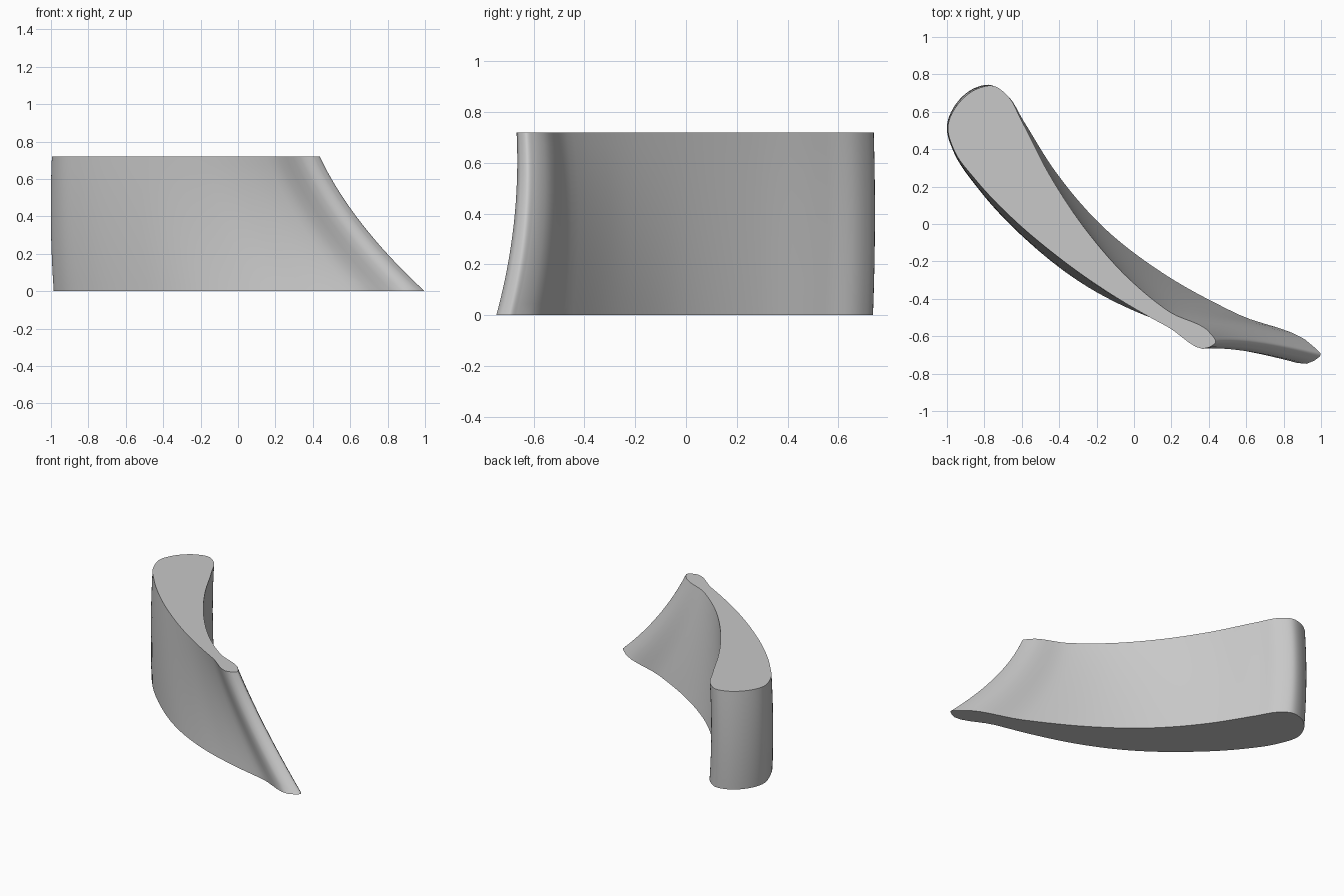
import bpy
import bmesh
import math
from mathutils import Vector

HEIGHT = 0.72
LEVELS = 16      # rings along the span
STEPS = 6        # curve steps between control points

cube = bpy.data.objects.get("Cube")
if cube:
    bpy.data.objects.remove(cube, do_unlink=True)

# Matching blade sections: concave side, trailing edge, convex side, nose
ROOT = [(-.75, .735), (-.68, .69), (-.59, .55), (-.42, .28), (-.15, -.03),
        (.15, -.26), (.55, -.48), (.97, -.664), (.998, -.697), (.965, -.73),
        (.66, -.655), (.36, -.585), (.05, -.485), (-.25, -.335), (-.57, -.09),
        (-.8, .15), (-.94, .36), (-.985, .52), (-.92, .66), (-.84, .72)]
TIP = [(-.75, .738), (-.68, .69), (-.6, .55), (-.45, .26), (-.235, -.06),
       (-.02, -.3), (.19, -.47), (.415, -.592), (.437, -.63), (.4, -.66),
       (.18, -.55), (0, -.45), (-.2, -.325), (-.42, -.165), (-.65, .03),
       (-.85, .24), (-.96, .39), (-.995, .52), (-.925, .66), (-.84, .722)]


def smooth_loop(points):
    """Closed smooth curve through the points, tangents weighted by spacing."""
    pts = [Vector(p) for p in points]
    count = len(pts)
    tangents = []
    for i, p in enumerate(pts):
        before, after = p - pts[i - 1], pts[(i + 1) % count] - p
        a, b = before.length, after.length
        tangents.append((before / a * b + after / b * a) / (a + b))
    loop = []
    for i, p in enumerate(pts):
        j = (i + 1) % count
        q = pts[j]
        reach = (q - p).length / 3
        h1, h2 = p + tangents[i] * reach, q - tangents[j] * reach
        for s in range(STEPS):
            t = s / STEPS
            u = 1 - t
            loop.append(p * u**3 + h1 * 3 * u * u * t + h2 * 3 * u * t * t + q * t**3)
    return loop


def bowed_ring(root, tip, t):
    """Section at span fraction t, bowed most at the trailing edge."""
    bow = 4 * t * (1 - t)
    ring = []
    for a, b in zip(root, tip):
        chord = min(max((a.x + 1) / 2, 0), 1)
        shift = Vector((-.01, .003)).lerp(Vector((-.055, .03)), chord)
        ring.append(a.lerp(b, t) + shift * bow)
    return ring


# Loft the twisted blade
root_loop, tip_loop = smooth_loop(ROOT), smooth_loop(TIP)
bm = bmesh.new()
rings = []
for level in range(LEVELS + 1):
    t = level / LEVELS
    section = bowed_ring(root_loop, tip_loop, t)
    rings.append([bm.verts.new((p.x, p.y, t * HEIGHT)) for p in section])

for low, high in zip(rings, rings[1:]):
    for i in range(len(low)):
        j = (i + 1) % len(low)
        bm.faces.new((low[i], low[j], high[j], high[i]))

# Flat root and tip caps
bm.faces.new(rings[0])
bm.faces.new(rings[-1])
bmesh.ops.recalc_face_normals(bm, faces=bm.faces[:])

mesh = bpy.data.meshes.new("curved_blade")
bm.to_mesh(mesh)
bm.free()
blade = bpy.data.objects.new("curved_blade", mesh)
bpy.context.collection.objects.link(blade)

# Plain grey finish
grey = bpy.data.materials.new("light_grey")
grey.use_nodes = True
colour = (.58, .58, .58, 1)
grey.diffuse_color = colour
grey.node_tree.nodes["Principled BSDF"].inputs["Base Color"].default_value = colour
mesh.materials.append(grey)

# Smooth sides with crisp cap edges
bpy.ops.object.select_all(action='DESELECT')
blade.select_set(True)
bpy.context.view_layer.objects.active = blade
bpy.ops.object.shade_smooth_by_angle(angle=math.radians(40))
